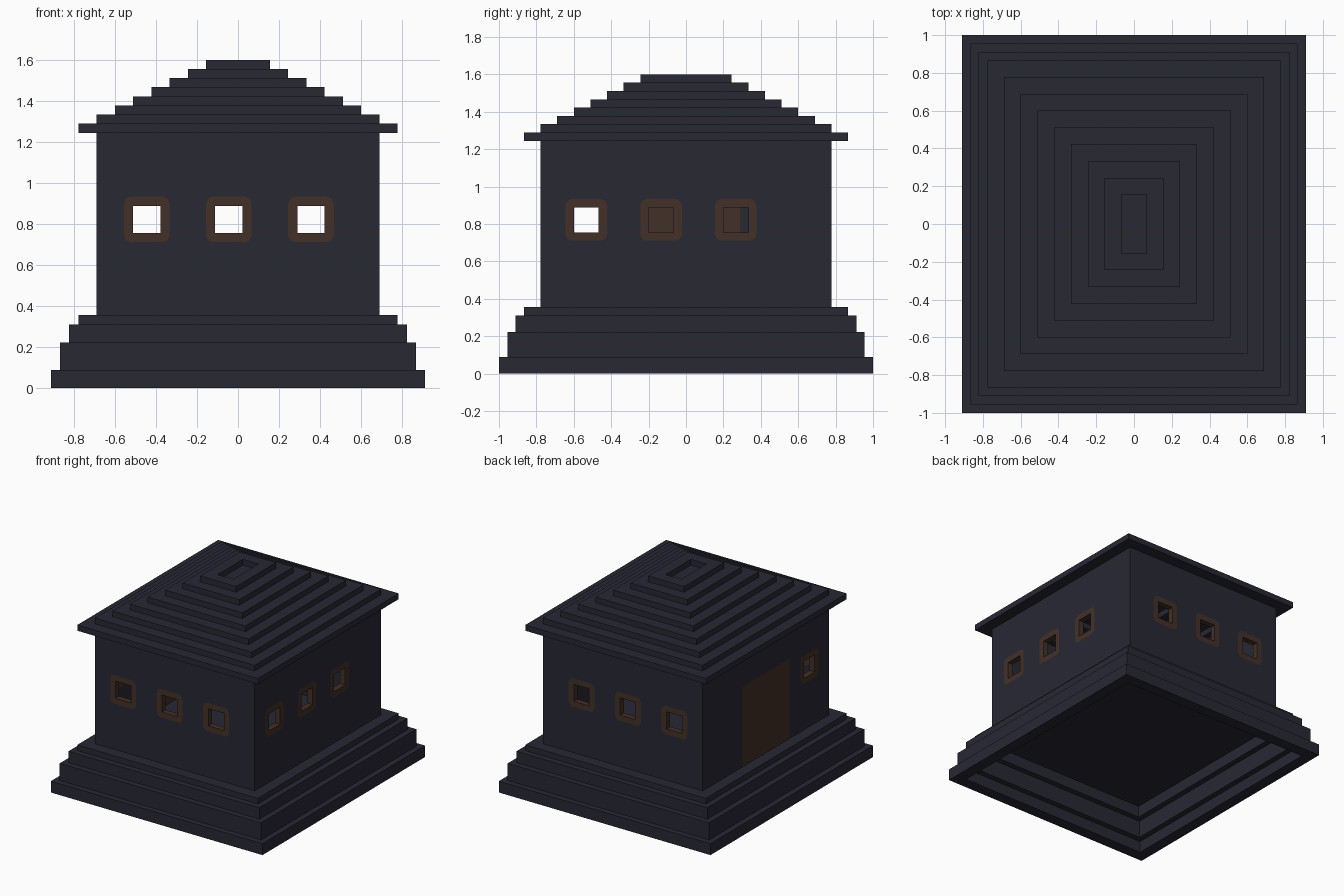
import bpy
from math import radians, sin, cos, pi
from mathutils import Matrix

cube = bpy.data.objects.get("Cube")
if cube:
    bpy.data.objects.remove(cube, do_unlink=True)

C = 2 / 45  # size of one building block; all lengths below count blocks


def material(name, color):
    m = bpy.data.materials.new(name)
    m.use_nodes = True
    m.diffuse_color = (*color, 1)
    m.node_tree.nodes["Principled BSDF"].inputs["Base Color"].default_value = (*color, 1)
    return m


STONE = material("dark slate", (0.021, 0.021, 0.034))
WOOD = material("dark brown wood", (0.056, 0.030, 0.021))

FLAT = Matrix.Identity(4)
FACING_Y = Matrix.Rotation(radians(90), 4, 'X')
FACING_X = Matrix.Rotation(radians(90), 4, 'Z') @ FACING_Y


def rect(x0, x1, y0, y1):
    return [(x0, y0), (x1, y0), (x1, y1), (x0, y1)]


def square(cx, cy, half):
    return rect(cx - half, cx + half, cy - half, cy + half)


def rounded(cx, cy, half, r):
    pts = []
    for q, (sx, sy) in enumerate([(1, 1), (-1, 1), (-1, -1), (1, -1)]):
        for k in range(3):
            a = pi / 2 * (q + k / 2)
            pts.append((cx + sx * (half - r) + r * cos(a), cy + sy * (half - r) + r * sin(a)))
    return pts


def slab(name, loops, thickness, offset, turn, mat):
    """Extruded outline with holes, centred on its own plane."""
    curve = bpy.data.curves.new(name, 'CURVE')
    curve.dimensions = '2D'
    curve.fill_mode = 'BOTH'
    curve.extrude = thickness * C / 2
    for loop in loops:
        s = curve.splines.new('POLY')
        s.points.add(len(loop) - 1)
        for p, (u, v) in zip(s.points, loop):
            p.co = (u * C, v * C, 0, 1)
        s.use_cyclic_u = True
    temp = bpy.data.objects.new(name + "_outline", curve)
    bpy.context.collection.objects.link(temp)
    bpy.context.view_layer.update()
    deps = bpy.context.evaluated_depsgraph_get()
    mesh = bpy.data.meshes.new_from_object(temp.evaluated_get(deps))
    bpy.data.objects.remove(temp, do_unlink=True)
    mesh.transform(Matrix.Translation([o * C for o in offset]) @ turn)
    mesh.materials.clear()
    mesh.materials.append(mat)
    mesh.shade_flat()
    obj = bpy.data.objects.new(name, mesh)
    bpy.context.collection.objects.link(obj)


def tier(name, hx, hy, z0, z1, border=0):
    loops = [rect(-hx, hx, -hy, hy)]
    if border:
        ix, iy = hx - border, hy - border
        loops.append(rect(-ix, ix, -iy, iy))
    slab(name, loops, z1 - z0, (0, 0, (z0 + z1) / 2), FLAT, STONE)


# Stepped base: three rings, hollow underneath, closed by the floor
tier("base_rim", 20.5, 22.5, 0, 2, 2)
tier("base_riser", 19.5, 21.5, 2, 5, 2)
tier("base_upper_step", 18.5, 20.5, 5, 7, 2)
tier("floor", 17.5, 19.5, 7, 8)

# Stepped roof of rings with a shallow recess on top
for i in range(8):
    border = {0: 3, 6: 0, 7: 2}.get(i, 2.1)
    tier(f"roof_step_{i + 1}", 17.5 - 2 * i, 19.5 - 2 * i, 28 + i, 29 + i, border)

# Walls with window openings; the doorway is a notch in one side wall
WX, WY, T = 15.5, 17.5, 1
Z0, Z1, WZ = 8, 28, 18.5
DOOR_HALF, DOOR_TOP = 6.5, 22


def wall(name, half, windows, offset, turn, doorway=False):
    outline = rect(-half, half, Z0, Z1)
    if doorway:
        d = DOOR_HALF
        outline[1:1] = [(-d, Z0), (-d, DOOR_TOP), (d, DOOR_TOP), (d, Z0)]
    frames = [rounded(w, WZ, 2.5, 0.75) for w in windows]
    slab(name, [outline] + frames, T, offset, turn, STONE)
    for i, (w, frame) in enumerate(zip(windows, frames)):
        slab(f"{name}_window_frame_{i + 1}", [frame, square(w, WZ, 1.5)], T, offset, turn, WOOD)


front_windows = [-10, -1, 8]
side_windows = [-12, -3, 6]
for name, s in (("front_wall", -1), ("back_wall", 1)):
    wall(name, WX, front_windows, (0, s * (WY - T / 2), 0), FACING_Y)
right = (T / 2 - WX, 0, 0)
wall("left_wall", WY - T, side_windows, (WX - T / 2, 0, 0), FACING_X)
wall("right_wall", WY - T, side_windows[:1], right, FACING_X, doorway=True)

# Door
slab("door", [rect(-DOOR_HALF, DOOR_HALF, Z0, DOOR_TOP)], T, right, FACING_X, WOOD)
